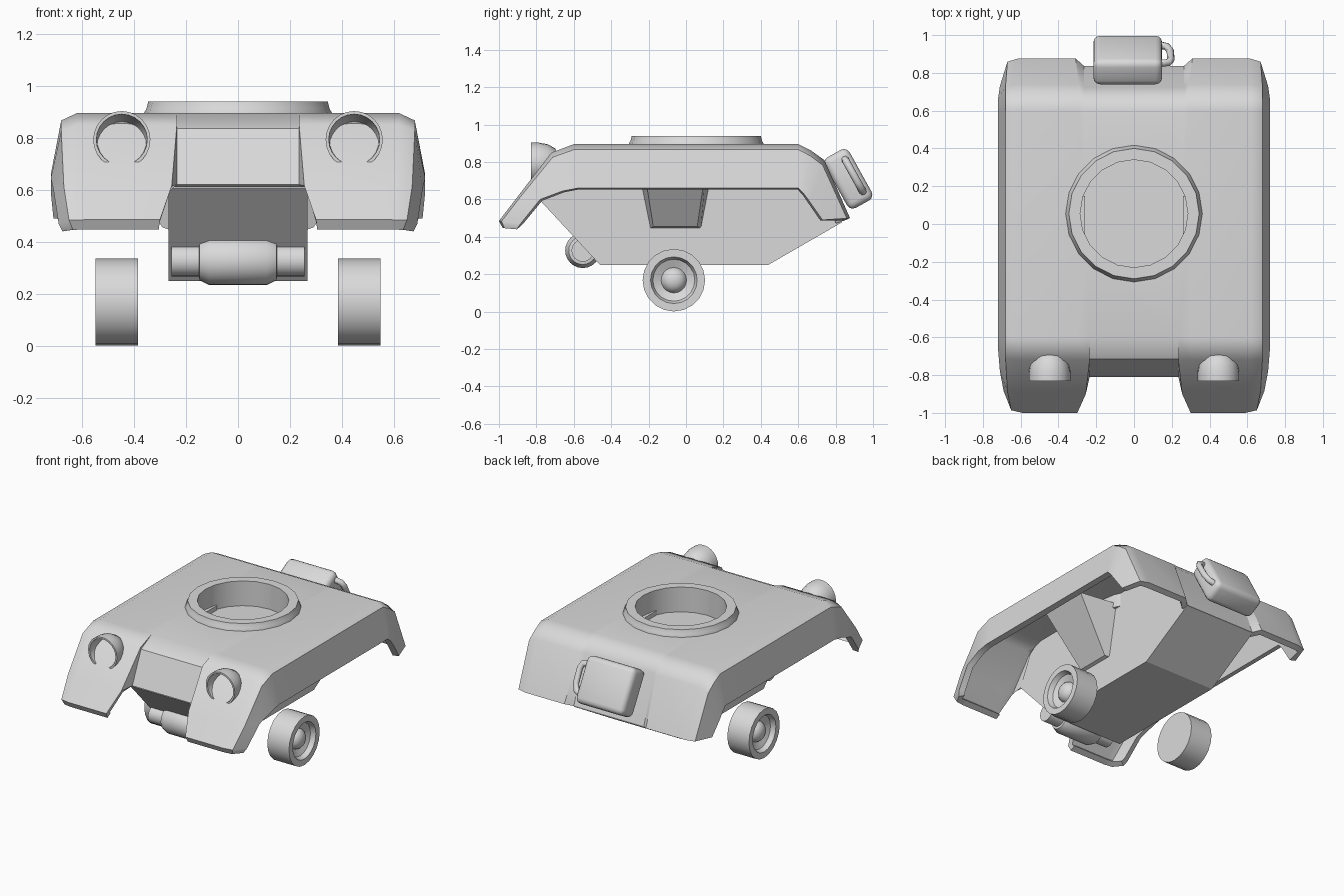
import bpy, bmesh, math
from mathutils import Matrix, Vector

old = bpy.data.objects.get("Cube")
if old:
    bpy.data.objects.remove(old, do_unlink=True)

SHADE = (0.7, 0.7, 0.7, 1)
grey = bpy.data.materials.new("plain_grey")
grey.use_nodes = True
grey.diffuse_color = SHADE
for node in grey.node_tree.nodes:
    if node.type == 'BSDF_PRINCIPLED':
        node.inputs["Base Color"].default_value = SHADE


def activate(ob):
    bpy.ops.object.select_all(action='DESELECT')
    ob.select_set(True)
    bpy.context.view_layer.objects.active = ob


def smooth(ob, angle=35):
    activate(ob)
    bpy.ops.object.shade_smooth_by_angle(angle=math.radians(angle))


def finish(name, bm, matrix=None):
    bmesh.ops.recalc_face_normals(bm, faces=bm.faces)
    mesh = bpy.data.meshes.new(name)
    bm.to_mesh(mesh)
    bm.free()
    mesh.materials.append(grey)
    ob = bpy.data.objects.new(name, mesh)
    bpy.context.collection.objects.link(ob)
    if matrix:
        ob.matrix_world = matrix
    return ob


def lathe(name, profile, matrix, steps=24, clip=None):
    """Spin (radius, height) points round local z; clip by a world plane."""
    bm = bmesh.new()
    vs = [bm.verts.new((r, 0, h)) for r, h in profile]
    es = [bm.edges.new(pair) for pair in zip(vs, vs[1:])]
    bmesh.ops.spin(bm, geom=vs + es, axis=(0, 0, 1), cent=(0, 0, 0),
                   steps=steps, angle=math.tau)
    bmesh.ops.remove_doubles(bm, verts=bm.verts, dist=1e-4)
    bmesh.ops.recalc_face_normals(bm, faces=bm.faces)
    bm.transform(matrix)
    if clip:
        bmesh.ops.bisect_plane(bm, geom=bm.verts[:] + bm.edges[:] + bm.faces[:],
                               plane_co=clip[0], plane_no=clip[1], clear_inner=True)
    ob = finish(name, bm)
    smooth(ob)
    return ob


def loft(name, first, second):
    """Closed solid between two matching outlines."""
    bm = bmesh.new()
    a = [bm.verts.new(p) for p in first]
    b = [bm.verts.new(p) for p in second]
    bm.faces.new(a)
    bm.faces.new(b[::-1])
    for i in range(len(a)):
        j = (i + 1) % len(a)
        bm.faces.new((a[j], a[i], b[i], b[j]))
    return finish(name, bm)


def cut_round(ob, cutter):
    cut = ob.modifiers.new("opening", 'BOOLEAN')
    cut.operation = 'DIFFERENCE'
    cut.solver = 'EXACT'
    cut.object = cutter
    activate(ob)
    bpy.ops.object.modifier_apply(modifier="opening")


# Armoured shell: rows run front to back, columns from skirt to centre
# (outer y, z), (skirt x, y, z), inner column x pair, rear recess depth
rows = [
    ((-.98, .447), (.675, -.905, .44), (.34, .305), 0),
    ((-1.0, .485), (.69, -.885, .47), (.34, .30), 0),
    ((-.90, .615), (.71, -.78, .60), (.31, .255), 0),
    ((-.72, .85), (.72, -.66, .645), (.30, .235), 0),
    ((-.60, .895), (.72, -.58, .66), (.30, .235), 0),
    ((.60, .895), (.72, .60, .66), (.29, .268), 0),
    ((.67, .86), (.72, .63, .63), (.28, .268), 0),
    ((.74, .81), (.72, .66, .59), (.29, .265), .018),
    ((.877, .50), (.71, .73, .49), (.31, .265), .04),
]
ROOF = 4
bm = bmesh.new()
grid = []
for (y, z), (sx, sy, sz), (xa, xb), inset in rows:
    half = [(sx, sy, sz),
            (sx - .04, y + (sy - y) * .12, z + (sz - z) * .12),
            (sx - .10, y, z), (xa, y, z), (xb, y - inset, z - inset * .4)]
    line = half + [(-px, py, pz) for px, py, pz in reversed(half)]
    grid.append([bm.verts.new(p) for p in line])
for i in range(len(grid) - 1):
    for j in range(9):
        if j == 4 and i < ROOF:
            continue                      # gap between the front fenders
        bm.faces.new((grid[i][j], grid[i][j + 1],
                      grid[i + 1][j + 1], grid[i + 1][j]))

# Recessed nose plate joined to the roof, with cheek walls to the fenders
upper, lower = ([bm.verts.new((s * .235, y, z)) for s in (1, -1)]
                for y, z in ((-.715, .835), (-.81, .62)))
edge = grid[ROOF][4:6]
bm.faces.new((upper[0], upper[1], edge[1], edge[0]))
bm.faces.new((lower[0], lower[1], upper[1], upper[0]))
for k, col in ((0, 4), (1, 5)):
    wall = [grid[3][col], upper[k], lower[k], grid[2][col]]
    tip = [grid[3][col], edge[k], upper[k]]
    for loop in (wall, tip):
        bm.faces.new(loop)
shell = finish("armour_shell", bm)
top = max(shell.data.polygons, key=lambda p: p.area)
if top.normal.z < 0:
    shell.data.flip_normals()
solid = shell.modifiers.new("thickness", 'SOLIDIFY')
solid.thickness = .04
solid.offset = -1
activate(shell)
bpy.ops.object.modifier_apply(modifier="thickness")

# Lower hull reaching up to the underside of the roof
outline = [(-.79, .605), (-.46, .25), (.44, .25), (.835, .478), (.815, .49),
           (.70, .79), (.59, .87), (-.59, .87), (-.69, .81)]
hull = loft("lower_hull", [(-.268, y, z) for y, z in outline],
            [(.268, y, z) for y, z in outline])

# Round turret opening through the roof and into the hull
ring_at = Matrix.Translation((0, .055, 0))
cutter = lathe("ring_cutter", [(0, .767), (.30, .767), (.30, 1), (0, 1)], ring_at)
cutter.hide_render = True
cut_round(shell, cutter)
cut_round(hull, cutter)
bpy.data.objects.remove(cutter, do_unlink=True)
smooth(shell)
weighted = shell.modifiers.new("even_shading", 'WEIGHTED_NORMAL')
weighted.keep_sharp = True

lathe("turret_ring", [(0, .77), (.285, .77), (.285, .94), (.345, .94),
                      (.352, .912), (.362, .895), (.362, .88), (.302, .88),
                      (.302, .765), (0, .765)], ring_at, steps=20)

# Roller housing under the nose
side = [(0, .255), (.06, .255), (.06, .15), (.075, .148), (.094, .11)]
lathe("nose_roller", side + [(r, -h) for r, h in reversed(side)],
      Matrix.Translation((0, -.552, .327)) @ Matrix.Rotation(math.pi / 2, 4, 'Y'))

slope = (Vector((0, -.80, .725)), Vector((0, -.235, .18)))
for word, s in (("left", 1), ("right", -1)):
    # Wheel with dished outer face and domed hub
    lathe(word + "_wheel",
          [(0, -.082), (.167, -.082), (.167, .082), (.125, .082), (.112, .05),
           (.068, .03), (.06, .048), (.045, .063), (.024, .072), (0, .075)],
          Matrix.Translation((s * .467, -.065, .168))
          @ Matrix.Rotation(s * math.pi / 2, 4, 'Y'), steps=20)

    # Open bullet shaped headlight sitting on the fender slope
    lathe(word + "_headlight",
          [(0, 0), (.045, .008), (.08, .03), (.102, .07), (.11, .115),
           (.11, .16), (.098, .16), (.095, .10), (.07, .04), (0, .015)],
          Matrix.Translation((s * .447, -.67, .793))
          @ Matrix.Rotation(math.pi / 2, 4, 'X'), clip=slope)

    # Tapered suspension bracket widening towards the roof
    loft(word + "_bracket",
         [(s * .26, -.268, .80), (s * .26, .148, .80),
          (s * .26, .08, .445), (s * .26, -.195, .445)],
         [(s * .53, -.23, .80), (s * .53, .11, .80),
          (s * .29, .06, .455), (s * .29, -.175, .455)])

# Tilted stowage box on the rear
box_at = Matrix.Translation((-.033, .868, .71)) @ Matrix.Rotation(math.radians(29), 4, 'X')
bm = bmesh.new()
bmesh.ops.create_cube(bm, size=1)
bmesh.ops.scale(bm, vec=(.365, .15, .31), verts=bm.verts)
bmesh.ops.bevel(bm, geom=bm.edges[:], offset=.035, segments=3, profile=.5,
                affect='EDGES')
smooth(finish("stowage_box", bm, box_at), 40)

# Carrying handle on the box
curve = bpy.data.curves.new("box_handle", 'CURVE')
curve.dimensions = '3D'
curve.bevel_depth = .02
curve.bevel_resolution = 2
curve.use_fill_caps = True
path = [(.17, .1), (.215, .09), (.228, .06), (.225, -.04), (.205, -.085), (.17, -.1)]
spline = curve.splines.new('POLY')
spline.points.add(len(path) - 1)
for point, (x, z) in zip(spline.points, path):
    point.co = (x, .035, z, 1)
curve.materials.append(grey)
handle = bpy.data.objects.new("box_handle", curve)
bpy.context.collection.objects.link(handle)
handle.matrix_world = box_at
